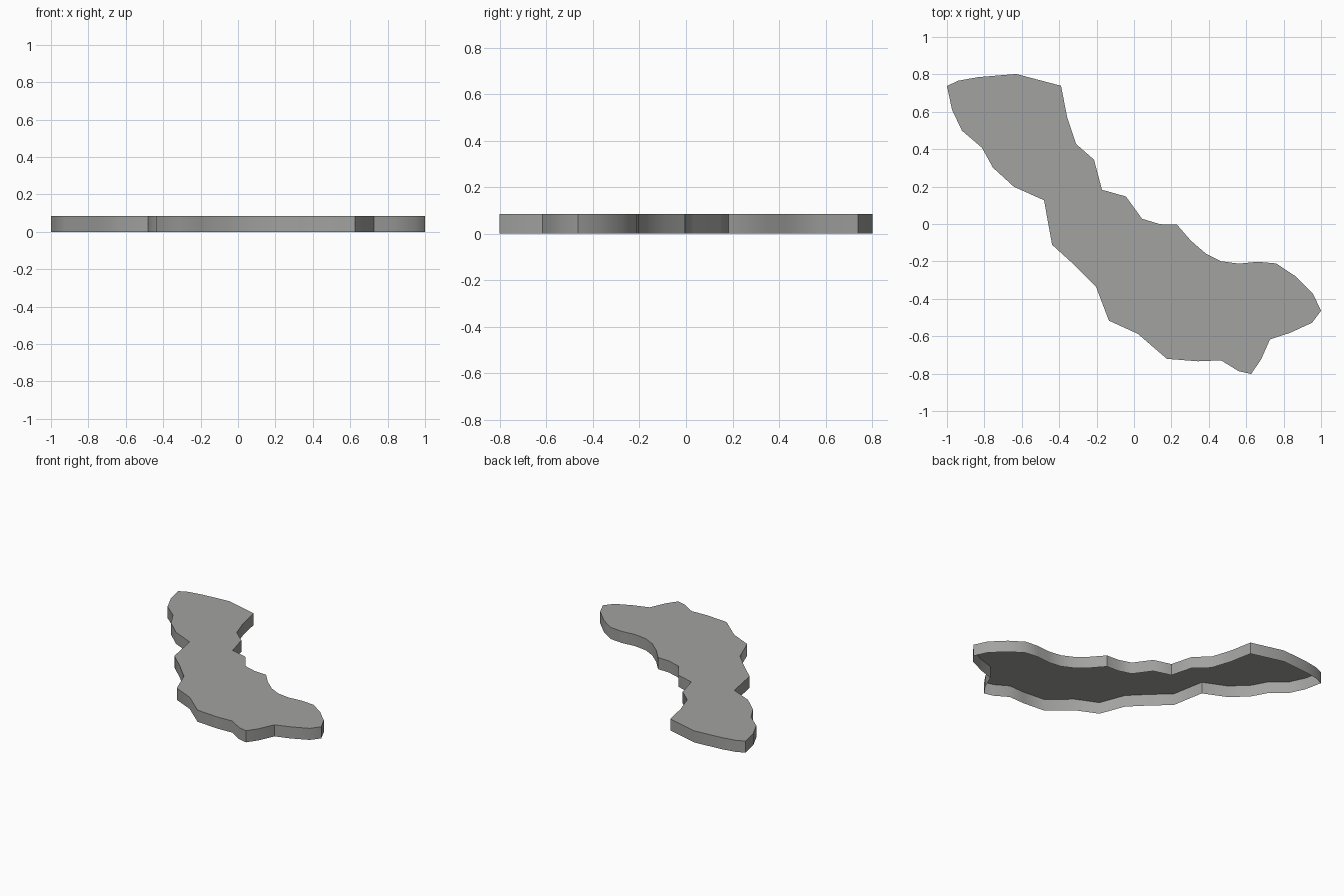
import bpy
import bmesh
import math

if "Cube" in bpy.data.objects:
    bpy.data.objects.remove(bpy.data.objects["Cube"])

HEIGHT = 0.085

# Slab outline seen from above, clockwise from the upper left tip
OUTLINE = [
    (-1.0, .738), (-.94, .766), (-.834, .785), (-.63, .802), (-.39, .739),
    (-.358, .574), (-.31, .428), (-.214, .344), (-.171, .183), (-.043, .147),
    (.043, .028), (.139, -.001), (.23, -.004), (.305, -.09), (.385, -.159),
    (.465, -.199), (.56, -.212), (.663, -.202), (.76, -.211), (.86, -.277),
    (.957, -.373), (1.0, -.464), (.952, -.528), (.834, -.582), (.727, -.617),
    (.679, -.725), (.626, -.802), (.56, -.787), (.465, -.729), (.342, -.734),
    (.176, -.721), (.02, -.587), (-.134, -.517), (-.203, -.336),
    (-.32, -.218), (-.438, -.111), (-.481, .127), (-.642, .199),
    (-.754, .301), (-.813, .408), (-.92, .499), (-.973, .611),
]

grey = bpy.data.materials.new("stone grey")
grey.diffuse_color = (0.36, 0.36, 0.35, 1)
grey.use_nodes = True
grey.node_tree.nodes["Principled BSDF"].inputs["Base Color"].default_value = grey.diffuse_color

# Flat top face with a thin skirt hanging from its rim; the underside is open
bm = bmesh.new()
rim = [bm.verts.new((x, y, HEIGHT)) for x, y in reversed(OUTLINE)]
foot = [bm.verts.new((v.co.x, v.co.y, 0)) for v in rim]
bm.faces.new(rim)
for i in range(len(rim)):
    j = (i + 1) % len(rim)
    bm.faces.new((foot[i], foot[j], rim[j], rim[i]))

mesh = bpy.data.meshes.new("rock_slab")
bm.to_mesh(mesh)
bm.free()
mesh.materials.append(grey)
slab = bpy.data.objects.new("rock_slab", mesh)
bpy.context.collection.objects.link(slab)

# Smooth skirt with crisp corners and a crisp rim
bpy.context.view_layer.objects.active = slab
slab.select_set(True)
bpy.ops.object.shade_smooth_by_angle(angle=math.radians(46))
